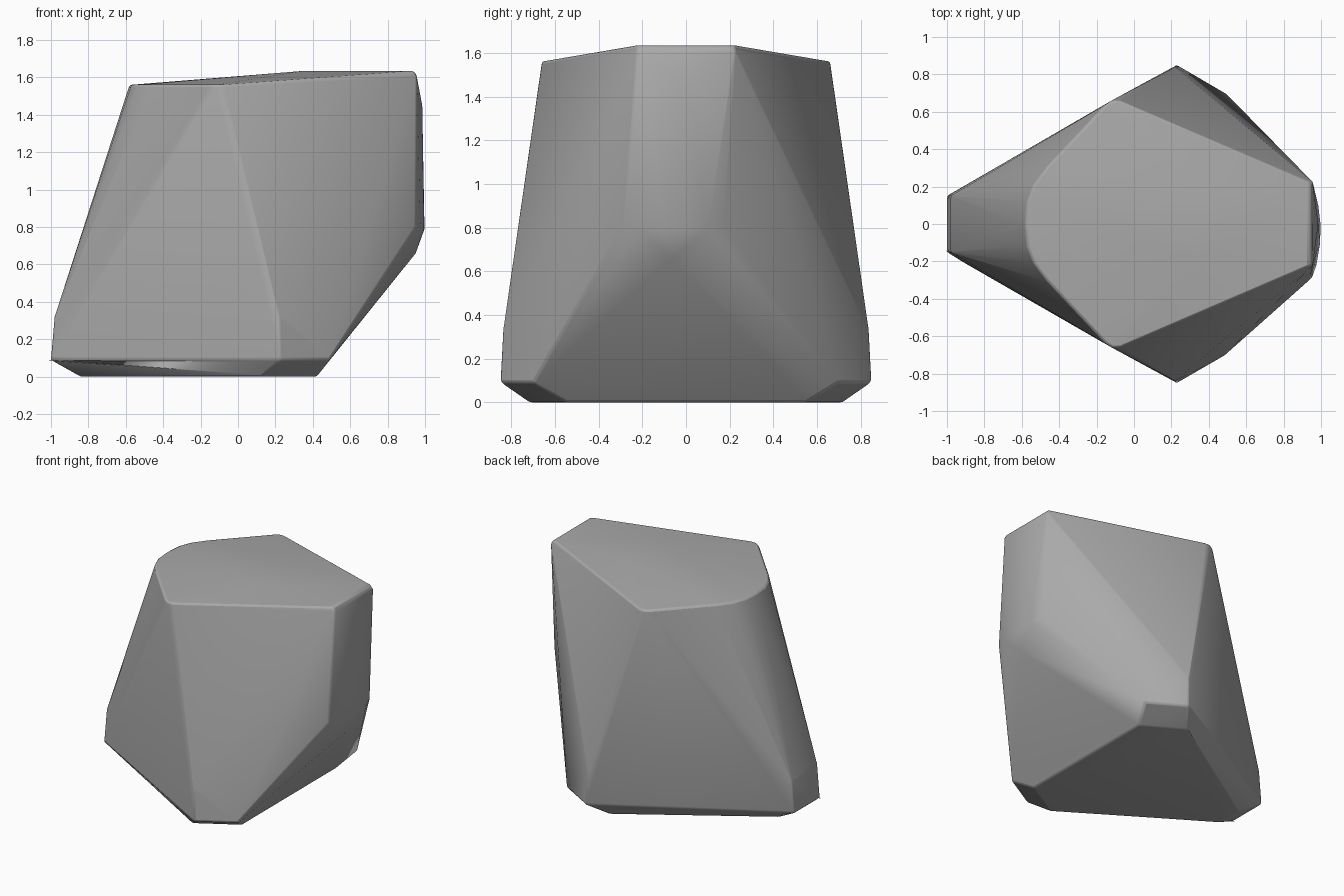
import bpy, bmesh, math

if "Cube" in bpy.data.objects:
    bpy.data.objects.remove(bpy.data.objects["Cube"], do_unlink=True)

# Plain grey stone
grey = bpy.data.materials.new("stone_grey")
grey.use_nodes = True
colour = (0.4, 0.4, 0.4, 1)
grey.diffuse_color = colour
grey.node_tree.nodes["Principled BSDF"].inputs["Base Color"].default_value = colour

# Corners found on both sides of the stone
paired = [
    # top: rounded front rim, shoulders, back corners
    (-.57, .12, 1.56), (-.535, .21, 1.56), (-.46, .31, 1.56),
    (-.15, .64, 1.56), (-.12, .66, 1.56), (-.08, .66, 1.56),
    (.35, .2, 1.635), (.94, .22, 1.635), (.955, .225, 1.61),
    # waist above the base
    (-.98, .15, .32), (.22, .838, .32),
    # lower rim and chamfered underside
    (-1, .15, .09), (.23, .85, .09), (.49, .7, .09),
    (-.84, .1, 0), (.13, .72, 0), (.42, .55, 0),
]
# Corners of the slightly uneven middle and back
single = [
    (-.58, 0, 1.56), (.985, 0, 1.45),
    (.995, -.1, .79), (.997, 0, .79), (.985, .1, .79), (.965, .17, .81),
    (.975, -.22, .8), (.95, -.29, .8), (.95, -.07, .66),
    (-.92, -.2, .09),
]
points = [(x, s * y, z) for x, y, z in paired for s in (1, -1)] + single

# Wrap the corners in one faceted skin
bm = bmesh.new()
for p in points:
    bm.verts.new(p)
result = bmesh.ops.convex_hull(bm, input=bm.verts[:])
loose = [v for v in bm.verts if not v.link_faces]
bmesh.ops.delete(bm, geom=loose, context='VERTS')
bmesh.ops.dissolve_limit(bm, angle_limit=math.radians(1.5),
                         verts=bm.verts[:], edges=bm.edges[:])
bmesh.ops.recalc_face_normals(bm, faces=bm.faces[:])
mesh = bpy.data.meshes.new("stone")
bm.to_mesh(mesh)
bm.free()
mesh.materials.append(grey)
stone = bpy.data.objects.new("stone", mesh)
bpy.context.collection.objects.link(stone)

# Softly worn edges
bevel = stone.modifiers.new("worn_edges", 'BEVEL')
bevel.width = 0.012
bevel.segments = 2
bevel.limit_method = 'ANGLE'
bevel.angle_limit = math.radians(28)

bpy.ops.object.select_all(action='DESELECT')
stone.select_set(True)
bpy.context.view_layer.objects.active = stone
bpy.ops.object.shade_smooth_by_angle(angle=math.radians(35))
